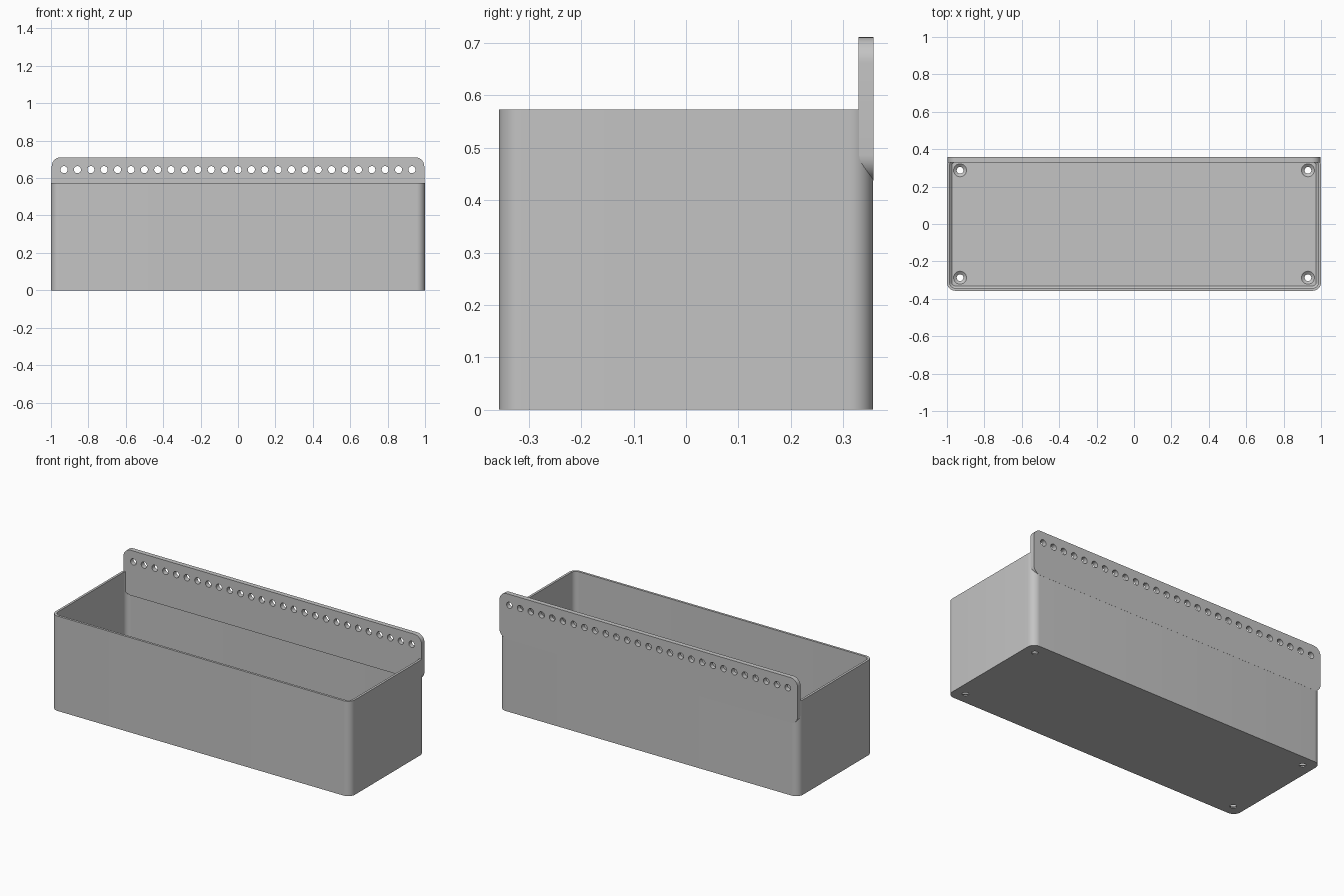
import bpy, bmesh, math
from mathutils import Matrix

cube = bpy.data.objects.get("Cube")
if cube:
    bpy.data.objects.remove(cube, do_unlink=True)

# Overall sizes
HALF_X, HALF_Y, RIM = 1.0, 0.357, 0.573
WALL, FLOOR, RADIUS = 0.014, 0.02, 0.045
RAIL_FRONT, RAIL_LOW, RAIL_TOP = 0.329, 0.438, 0.711

grey = bpy.data.materials.new("matte grey")
grey.use_nodes = True
grey.diffuse_color = (0.55, 0.55, 0.55, 1)
grey.node_tree.nodes["Principled BSDF"].inputs["Base Color"].default_value = grey.diffuse_color


def make_object(name, bm):
    bmesh.ops.recalc_face_normals(bm, faces=bm.faces)
    mesh = bpy.data.meshes.new(name)
    bm.to_mesh(mesh)
    bm.free()
    mesh.materials.append(grey)
    obj = bpy.data.objects.new(name, mesh)
    bpy.context.collection.objects.link(obj)
    return obj


def rounded_prism(name, half_w, half_h, radius, levels, steps=10):
    """Loft a rounded rectangle through (inset, z) levels."""
    bm = bmesh.new()
    rings = []
    for inset, z in levels:
        r = radius - inset
        ring = []
        for quarter, (sx, sy) in enumerate(((1, 1), (-1, 1), (-1, -1), (1, -1))):
            for i in range(steps + 1):
                a = (quarter + i / steps) * math.pi / 2
                ring.append(bm.verts.new((sx * (half_w - radius) + r * math.cos(a),
                                          sy * (half_h - radius) + r * math.sin(a), z)))
        rings.append(ring)
    for low, high in zip(rings, rings[1:]):
        for i in range(len(low)):
            j = (i + 1) % len(low)
            bm.faces.new((low[i], low[j], high[j], high[i]))
    bm.faces.new(rings[0])
    bm.faces.new(rings[-1])
    return make_object(name, bm)


def cones(name, places, r_low, r_high, depth, turn=Matrix()):
    """One cutter made of a cylinder or cone at each place."""
    bm = bmesh.new()
    for place in places:
        bmesh.ops.create_cone(bm, cap_ends=True, segments=24, radius1=r_low, radius2=r_high,
                              depth=depth, matrix=Matrix.Translation(place) @ turn)
    return make_object(name, bm)


def cut(obj, cutter):
    mod = obj.modifiers.new("cut", "BOOLEAN")
    mod.operation, mod.solver, mod.object = "DIFFERENCE", "EXACT", cutter
    graph = bpy.context.evaluated_depsgraph_get()
    graph.update()
    mesh = bpy.data.meshes.new_from_object(obj.evaluated_get(graph))
    obj.modifiers.clear()
    obj.data = mesh
    bpy.data.objects.remove(cutter, do_unlink=True)


# Open bin with rounded corners and a small chamfer around the floor
planter = rounded_prism("bin_body", HALF_X, HALF_Y, RADIUS, [(0, 0), (0, RIM)])
cut(planter, rounded_prism("cavity", HALF_X - WALL, HALF_Y - WALL, RADIUS - WALL,
                           [(0.012, FLOOR), (0, FLOOR + 0.012), (0, RIM + 0.1)]))

# Countersunk screw holes in the floor corners
corners = [(sx * 0.93, sy * 0.287) for sx in (-1, 1) for sy in (-1, 1)]
cut(planter, cones("screw_holes", [(x, y, 0) for x, y in corners], 0.018, 0.018, 0.1))
cut(planter, cones("countersinks", [(x, y, FLOOR - 0.007) for x, y in corners],
                   0.016, 0.036, 0.016))

# Rounded mounting rail along the back, with a row of holes
rail_depth = HALF_Y - RAIL_FRONT
rail = rounded_prism("back_rail", 0.996, (RAIL_TOP - RAIL_LOW) / 2, 0.048,
                     [(0, 0), (0, rail_depth + 0.0005)])
upright = Matrix.Rotation(math.pi / 2, 4, "X")
rail.data.transform(Matrix.Translation((0, HALF_Y + 0.0005, (RAIL_LOW + RAIL_TOP) / 2)) @ upright)
count, reach = 27, 0.93
cut(rail, cones("rail_holes", [(-reach + 2 * reach * i / (count - 1), RAIL_FRONT, 0.645)
                               for i in range(count)], 0.019, 0.019, 0.2, upright))

# Smooth the rounded surfaces, keep the corners sharp
bpy.ops.object.select_all(action="DESELECT")
for obj in (planter, rail):
    obj.select_set(True)
bpy.context.view_layer.objects.active = planter
bpy.ops.object.shade_smooth_by_angle(angle=math.radians(30))
